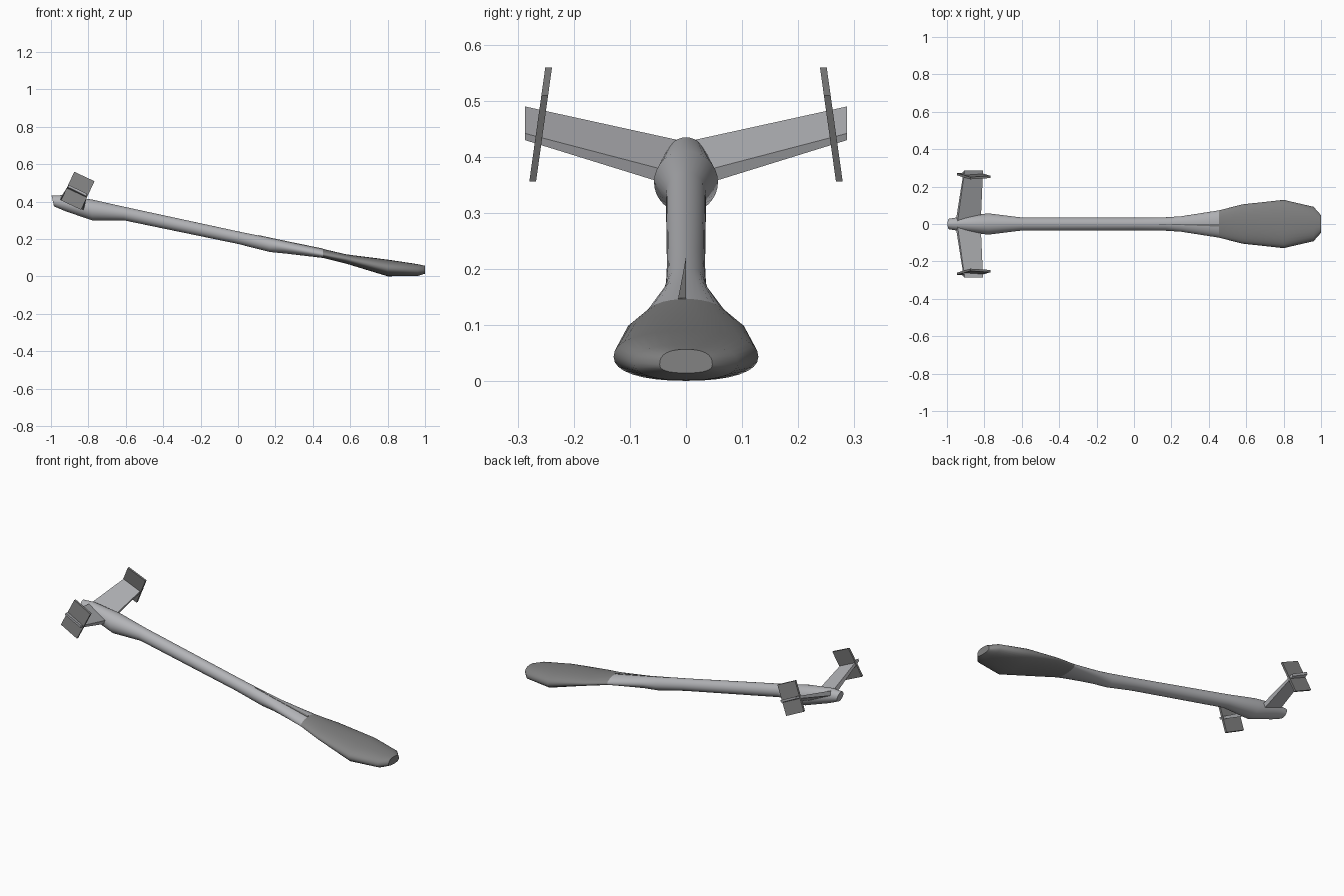
import bpy, bmesh, math
from mathutils import Vector

if "Cube" in bpy.data.objects:
    bpy.data.objects.remove(bpy.data.objects["Cube"])

SIDES = 32


def material(name, *rgb):
    m = bpy.data.materials.new(name)
    m.diffuse_color = (*rgb, 1)
    m.use_nodes = True
    m.node_tree.nodes["Principled BSDF"].inputs["Base Color"].default_value = m.diffuse_color
    return m


light = material("mid_grey", 0.45, 0.455, 0.475)
dark = material("dark_grey", 0.225, 0.225, 0.225)


def finish(name, bm, mat, smooth=None):
    bmesh.ops.recalc_face_normals(bm, faces=bm.faces)
    me = bpy.data.meshes.new(name)
    bm.to_mesh(me)
    bm.free()
    ob = bpy.data.objects.new(name, me)
    bpy.context.collection.objects.link(ob)
    me.materials.append(mat)
    if smooth:
        bpy.ops.object.select_all(action='DESELECT')
        bpy.context.view_layer.objects.active = ob
        ob.select_set(True)
        bpy.ops.object.shade_smooth_by_angle(angle=math.radians(smooth))
    return ob


def power(v, e):
    return math.copysign(abs(v) ** e, v)


def loft(name, stations, cap_start, cap_end, mat):
    # station: x, bottom z, widest z, top z, half width, lean, roundness
    bm = bmesh.new()
    rings = []
    for x, zb, zw, zt, hw, lean, e in stations:
        ring = []
        for i in range(SIDES):
            a = 2 * math.pi * i / SIDES
            s, c = power(math.sin(a), e), power(math.cos(a), e)
            z = zw + s * ((zt - zw) if s > 0 else (zw - zb))
            ring.append(bm.verts.new((x + lean * (z - zw), hw * c, z)))
        rings.append(ring)
    for r, q in zip(rings, rings[1:]):
        for i in range(SIDES):
            j = (i + 1) % SIDES
            bm.faces.new((r[i], r[j], q[j], q[i]))
    if cap_start:
        bm.faces.new(rings[0])
    if cap_end:
        bm.faces.new(rings[-1])
    return finish(name, bm, mat, 40)


def prism(name, ring_a, ring_b, mat):
    bm = bmesh.new()
    a = [bm.verts.new(p) for p in ring_a]
    b = [bm.verts.new(p) for p in ring_b]
    bm.faces.new(a)
    bm.faces.new(b)
    n = len(a)
    for i in range(n):
        j = (i + 1) % n
        bm.faces.new((a[i], a[j], b[j], b[i]))
    return finish(name, bm, mat)


joint = (0.455, 0.099, 0.117, 0.147, 0.073, 0, 1)

# Slim body boom
loft("body_boom", [
    (-0.99, 0.375, 0.402, 0.432, 0.028, -0.22, 1),
    (-0.93, 0.350, 0.392, 0.435, 0.038, -0.1, 1),
    (-0.78, 0.300, 0.355, 0.411, 0.057, 0, 1),
    (-0.61, 0.300, 0.336, 0.373, 0.036, 0, 1),
    (0.0, 0.174, 0.207, 0.241, 0.034, 0, 1),
    (0.17, 0.131, 0.168, 0.206, 0.036, 0, 1),
    (0.25, 0.123, 0.155, 0.189, 0.041, 0, 1),
    joint], True, False, light)

# Broad flattened front end
loft("front_paddle", [
    joint,
    (0.58, 0.068, 0.094, 0.118, 0.105, 0, 0.95),
    (0.80, 0.001, 0.044, 0.090, 0.129, 0, 0.88),
    (0.96, 0.002, 0.032, 0.066, 0.092, 0, 0.85),
    (1.0, 0.015, 0.030, 0.057, 0.047, 0, 0.8)], False, True, dark)

# Thin dark sliver running back along the top of the boom
top_line = [(0.11, 0.219), (0.17, 0.206), (0.25, 0.189), (0.455, 0.147)]
bm = bmesh.new()
rows = []
for x, z in top_line:
    w = 0.014 * (x - 0.10) / 0.355
    rows.append([bm.verts.new(p) for p in
                 ((x, -w, z - 0.004), (x, -w, z + 0.001), (x, 0, z + 0.002), (x, 0, z - 0.004))])
for r, q in zip(rows, rows[1:]):
    for i in range(4):
        j = (i + 1) % 4
        bm.faces.new((r[i], r[j], q[j], q[i]))
bm.faces.new(rows[0])
bm.faces.new(rows[-1])
finish("top_sliver", bm, dark)

# Swept tail fins with tilted end plates
for side, label in ((1, "left"), (-1, "right")):
    def fin_section(y, back, front, t):
        return [(back[0], y * side, back[1]), (front[0], y * side, front[1]),
                (front[0] - t * 0.4, y * side, front[1] - t),
                (back[0] - t * 0.4, y * side, back[1] - t)]
    prism("tail_fin_" + label,
          fin_section(0.0, (-0.945, 0.427), (-0.82, 0.367), 0.026),
          fin_section(0.287, (-0.905, 0.490), (-0.807, 0.442), 0.012), light)

    u, v = Vector((0.9, -0.42)), Vector((0.42, 0.9))
    centre = Vector((-0.857, 0.458))
    corners = [centre + u * a * 0.06 + v * b * 0.085
               for a, b in ((-1, -1), (1, -1), (1, 1), (-1, 1))]

    def plate(offset):
        return [(c.x, side * (0.259 - 0.14 * (c.y - 0.458) + offset), c.y)
                for c in corners]
    prism("end_plate_" + label, plate(-0.006), plate(0.006), dark)
